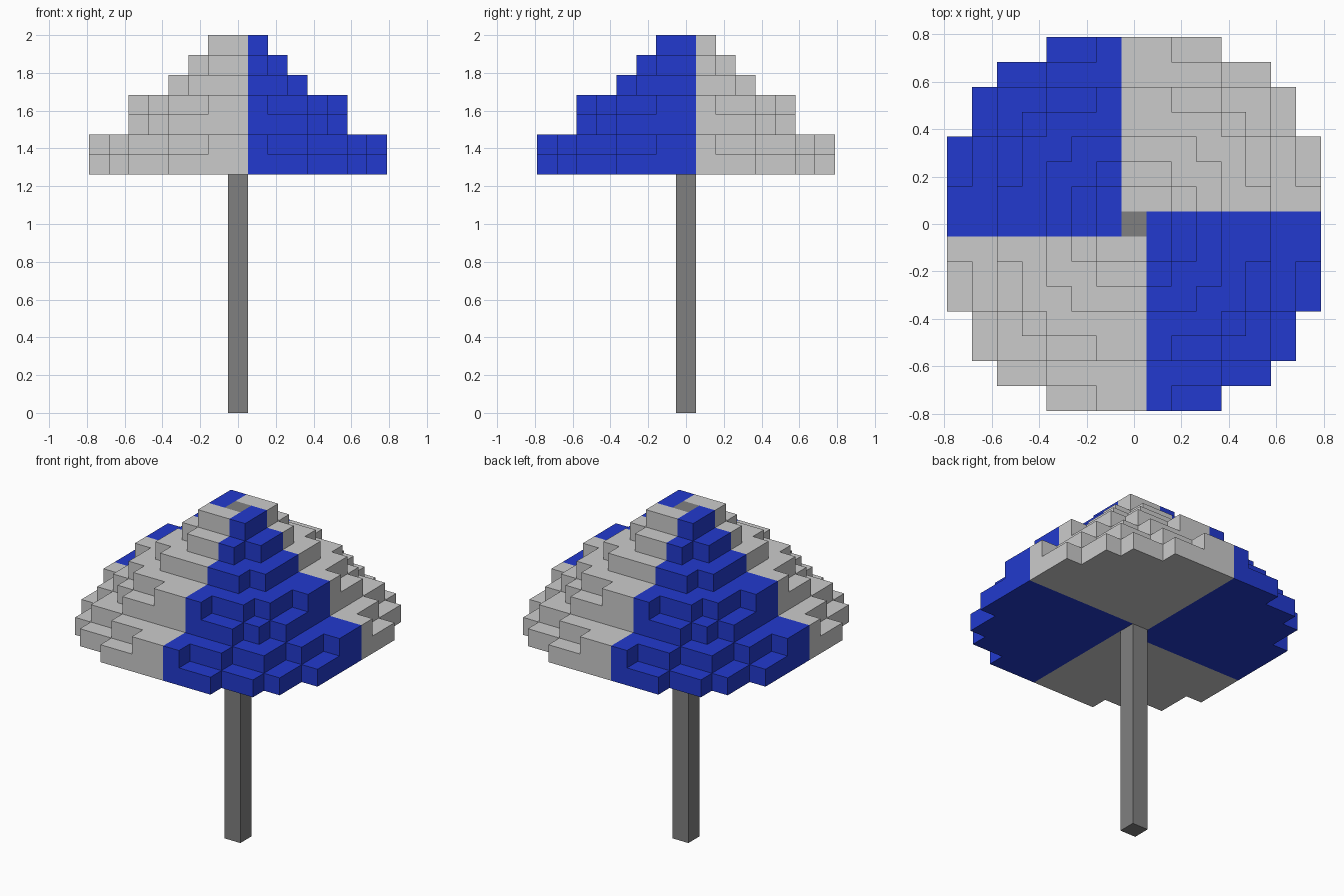
import bpy, bmesh, math
from mathutils import Vector

if "Cube" in bpy.data.objects:
    bpy.data.objects.remove(bpy.data.objects["Cube"])

U = 2 / 19                                # block size
POLE_LAYERS, TOTAL_LAYERS = 12, 19
RADIUS_SQ = [62, 51, 36, 28, 14, 6, 3]    # squared radius of each canopy disc, bottom to top


def material(name, rgb):
    m = bpy.data.materials.new(name)
    m.diffuse_color = (*rgb, 1)
    m.use_nodes = True
    m.node_tree.nodes["Principled BSDF"].inputs["Base Color"].default_value = m.diffuse_color
    return m


white = material("light_grey", (0.60, 0.60, 0.60))
blue = material("blue", (0.016, 0.042, 0.62))
grey = material("pole_grey", (0.216, 0.216, 0.216))


def add_object(name, bm, mats):
    me = bpy.data.meshes.new(name)
    bm.to_mesh(me)
    bm.free()
    for m in mats:
        me.materials.append(m)
    ob = bpy.data.objects.new(name, me)
    bpy.context.collection.objects.link(ob)
    return ob


# Pole: square shaft that runs through to the top of the canopy
bm = bmesh.new()
bmesh.ops.create_cube(bm, size=1)
bmesh.ops.scale(bm, vec=(U, U, 2), verts=bm.verts)
bmesh.ops.translate(bm, vec=(0, 0, 1), verts=bm.verts)
add_object("pole", bm, [grey])

# Canopy: stacked discs of blocks around the pole
discs = {(x, y, k) for k, r2 in enumerate(RADIUS_SQ)
         for x in range(-8, 9) for y in range(-8, 9) if x * x + y * y < r2}


def panel_colour(x, y):
    """Pinwheel of four panels: 1 is blue, 0 is light grey."""
    return int((x >= 1 and y <= 0) or (x <= -1 and y >= 0))


bm = bmesh.new()
directions = [Vector(d) for d in ((1, 0, 0), (-1, 0, 0), (0, 1, 0),
                                  (0, -1, 0), (0, 0, 1), (0, 0, -1))]
for x, y, k in sorted(discs):
    if x == 0 and y == 0:                 # space taken by the pole
        continue
    centre = Vector((x, y, POLE_LAYERS + k + 0.5))
    for n in directions:
        if (x + int(n.x), y + int(n.y), k + int(n.z)) in discs:
            continue                      # only outside faces
        a = Vector((n.y, n.z, n.x)) / 2
        b = n.cross(a)
        mid = centre + n / 2
        f = bm.faces.new([bm.verts.new((mid + s * a + t * b) * U)
                          for s, t in ((-1, -1), (1, -1), (1, 1), (-1, 1))])
        f.material_index = panel_colour(x, y)

# Merge blocks into large flat faces, keeping the colour borders
bmesh.ops.remove_doubles(bm, verts=bm.verts, dist=U * 0.01)
bmesh.ops.dissolve_limit(bm, angle_limit=math.radians(1), verts=bm.verts,
                         edges=bm.edges, delimit={'MATERIAL'})
add_object("canopy", bm, [white, blue])
